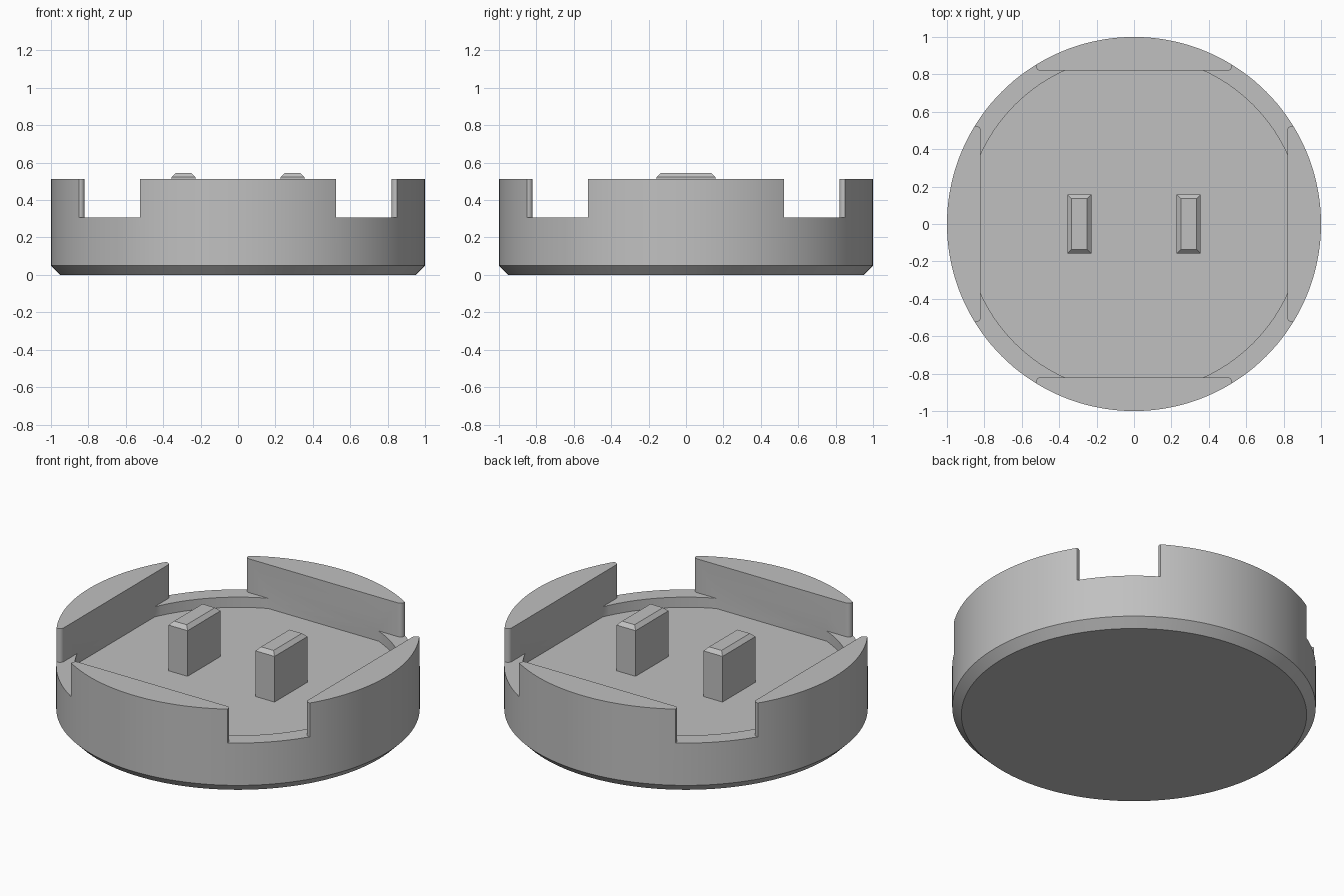
import bpy, bmesh
from math import sin, cos, radians, acos, degrees

if "Cube" in bpy.data.objects:
    bpy.data.objects.remove(bpy.data.objects["Cube"])

grey = bpy.data.materials.new("plain_grey")
grey.use_nodes = True
grey.diffuse_color = (0.53, 0.53, 0.53, 1)
grey.node_tree.nodes["Principled BSDF"].inputs["Base Color"].default_value = grey.diffuse_color


def arc(cx, cy, r, start, end, steps):
    """Points along an arc, angles in degrees."""
    angles = [radians(start + (end - start) * i / steps) for i in range(steps + 1)]
    return [(cx + r * cos(a), cy + r * sin(a)) for a in angles]


def four_fold(points):
    """Repeat a quarter outline around the z axis."""
    outline = []
    for _ in range(4):
        outline += points
        points = [(-y, x) for x, y in points]
    return outline


def loft(name, rings):
    """Closed solid through (z, outline) rings, bottom to top."""
    bm = bmesh.new()
    loops = [[bm.verts.new((x, y, z)) for x, y in outline] for z, outline in rings]
    n = len(loops[0])
    for low, high in zip(loops, loops[1:]):
        for i in range(n):
            j = (i + 1) % n
            bm.faces.new((low[i], low[j], high[j], high[i]))
    bm.faces.new(loops[0][::-1])
    bm.faces.new(loops[-1])
    bmesh.ops.recalc_face_normals(bm, faces=bm.faces)
    mesh = bpy.data.meshes.new(name)
    bm.to_mesh(mesh)
    bm.free()
    mesh.materials.append(grey)
    obj = bpy.data.objects.new(name, mesh)
    bpy.context.collection.objects.link(obj)
    return obj


def select_only(obj):
    bpy.ops.object.select_all(action='DESELECT')
    obj.select_set(True)
    bpy.context.view_layer.objects.active = obj


def carve(obj, cutter):
    select_only(obj)
    mod = obj.modifiers.new("carve", 'BOOLEAN')
    mod.operation = 'DIFFERENCE'
    mod.solver = 'EXACT'
    mod.object = cutter
    bpy.ops.object.modifier_apply(modifier=mod.name)
    bpy.data.objects.remove(cutter)


WALL, END, ROUND = 0.82, 0.525, 0.025   # inner wall distance, tab half width, corner radius
FLOOR, RIM, TOP = 0.245, 0.307, 0.512
RECESS = 0.9


def disc(r):
    return arc(0, 0, r, 0, 360, 144)[:-1]


# Round body with a chamfered foot
body = loft("round_body", [(0, disc(0.95)), (0.05, disc(1)), (TOP, disc(1))])

# Shallow recess: a disc clipped by the four straight walls
clip = degrees(acos(WALL / RECESS))
recess = four_fold(arc(0, 0, RECESS, clip, 90 - clip, 16))
carve(body, loft("recess_cutter", [(FLOOR, recess), (0.4, recess)]))

# Space between the four raised tabs, with rounded tab corners
corner = arc(WALL + ROUND, END - ROUND, ROUND, 180, 90, 6)
gap = corner + [(1.2, END), (1.2, 1.2), (END, 1.2)] + [(y, x) for x, y in corner[::-1]]
gap = four_fold(gap)
carve(body, loft("gap_cutter", [(RIM, gap), (0.7, gap)]))
select_only(body)
bpy.ops.object.shade_smooth_by_angle(angle=radians(30))


def rectangle(cx, w, d):
    return [(cx - w, -d), (cx + w, -d), (cx + w, d), (cx - w, d)]


# Two upright posts with chamfered tops
for side, x in (("left", 0.292), ("right", -0.292)):
    foot, tip = rectangle(x, 0.064, 0.158), rectangle(x, 0.042, 0.136)
    loft(side + "_post", [(FLOOR - 0.01, foot), (0.522, foot), (0.544, tip)])
